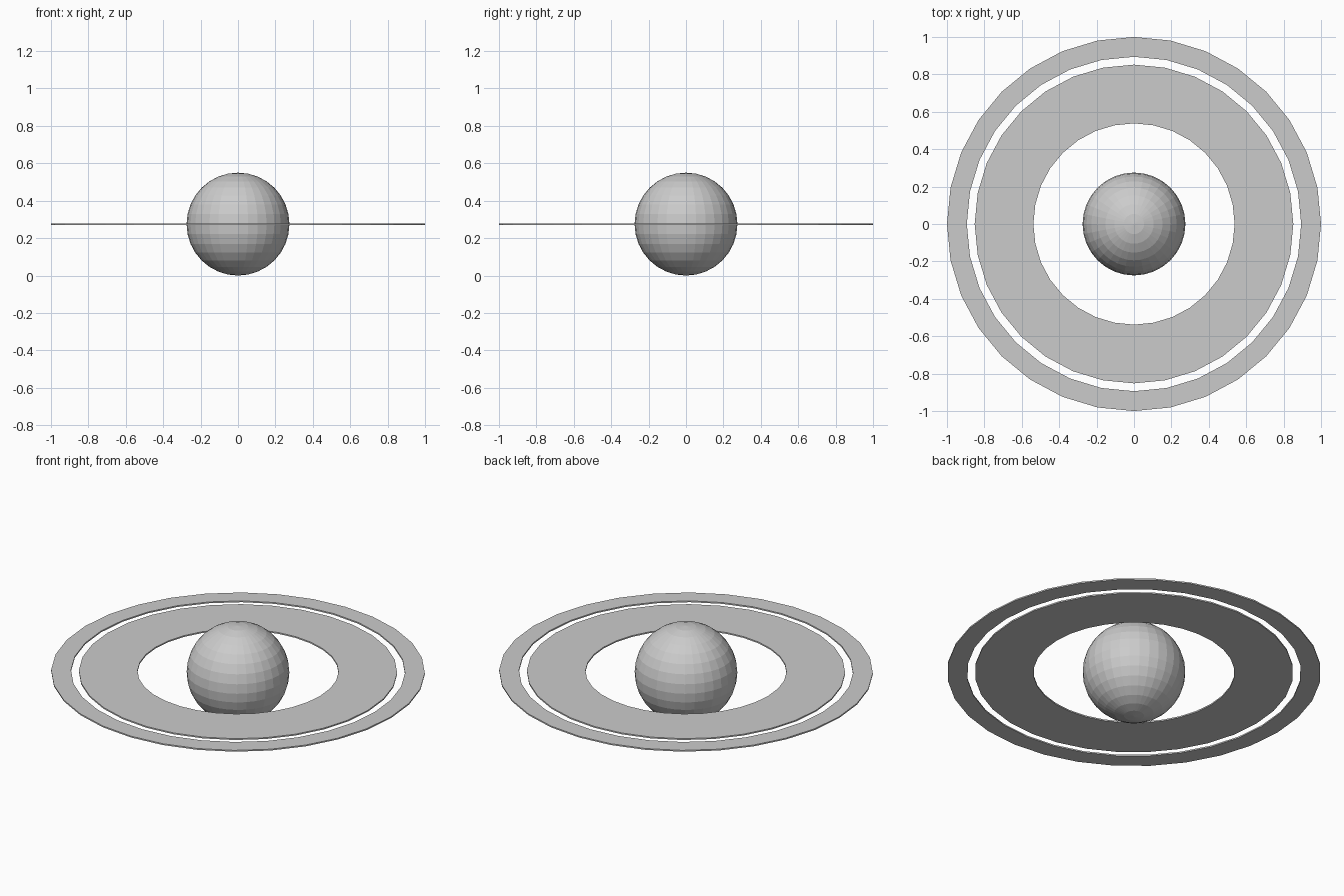
import bpy, bmesh, math

if "Cube" in bpy.data.objects:
    bpy.data.objects.remove(bpy.data.objects["Cube"])

SIDES = 32
RADIUS = 0.275      # planet radius, also the height of the ring plane
THICK = 0.008       # ring thickness


def add_object(name, bm):
    bmesh.ops.recalc_face_normals(bm, faces=bm.faces)
    mesh = bpy.data.meshes.new(name)
    bm.to_mesh(mesh)
    bm.free()
    obj = bpy.data.objects.new(name, mesh)
    obj.location.z = RADIUS
    bpy.context.collection.objects.link(obj)
    return obj


def flat_ring(name, inner, outer):
    # Rectangular cross-section carried round a 32-sided loop
    bm = bmesh.new()
    h = THICK / 2
    section = [(inner, -h), (outer, -h), (outer, h), (inner, h)]
    loops = []
    for i in range(SIDES):
        a = 2 * math.pi * i / SIDES
        loops.append([bm.verts.new((r * math.cos(a), r * math.sin(a), z))
                      for r, z in section])
    for i in range(SIDES):
        p, q = loops[i], loops[(i + 1) % SIDES]
        for j in range(4):
            k = (j + 1) % 4
            bm.faces.new((p[j], q[j], q[k], p[k]))
    return add_object(name, bm)


# Faceted planet globe
globe = bmesh.new()
bmesh.ops.create_uvsphere(globe, u_segments=SIDES, v_segments=16, radius=RADIUS)
add_object("planet", globe)

# Broad inner ring and narrow outer ring with a gap between
flat_ring("inner_ring", 0.538, 0.852)
flat_ring("outer_ring", 0.894, 1.0)
